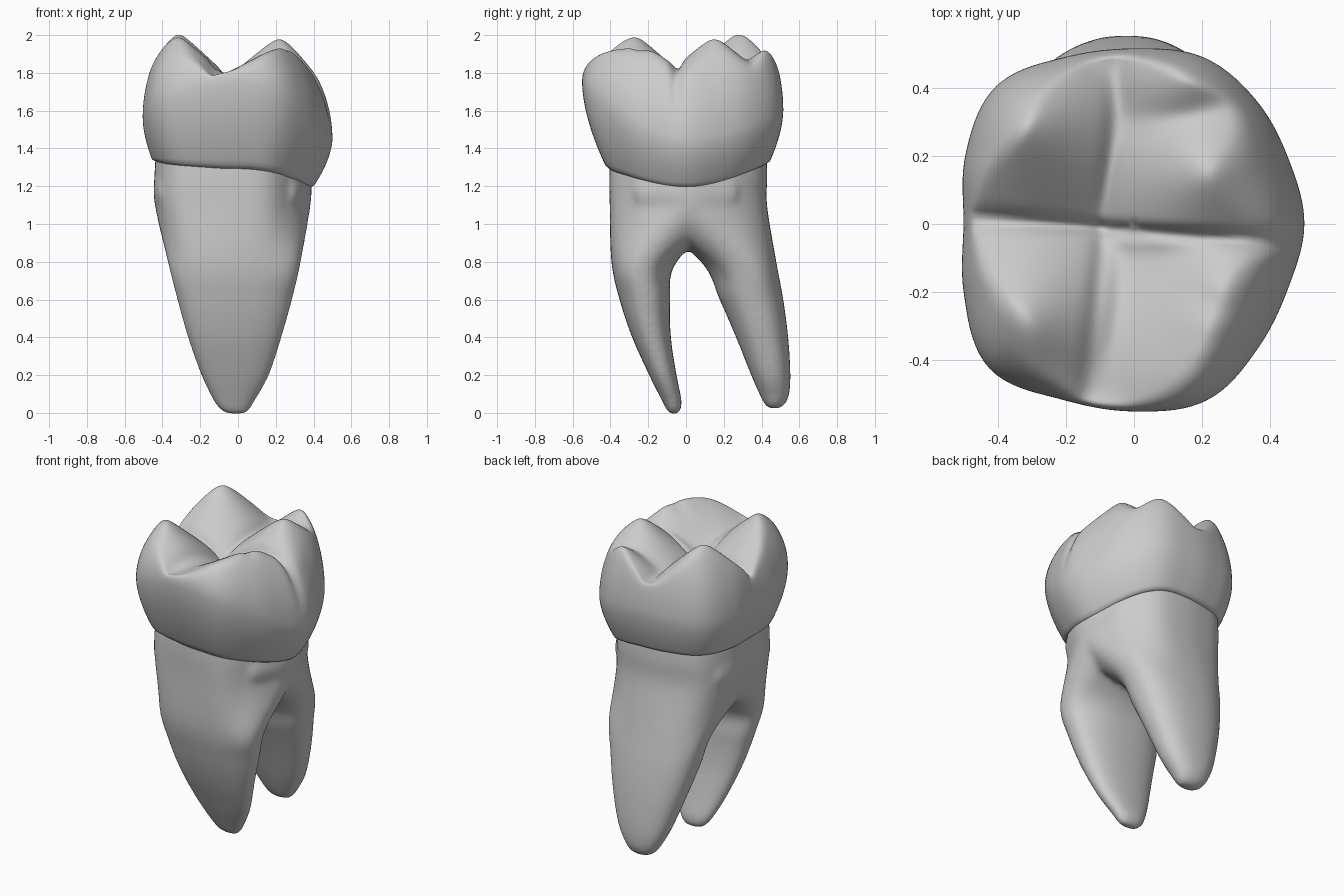
import bpy, bmesh
from math import sin, cos, pi, exp, log, hypot, copysign

if "Cube" in bpy.data.objects:
    bpy.data.objects.remove(bpy.data.objects["Cube"])

N = 144

# crown outline radius every 22.5 degrees, counter-clockwise from +x
RADII = [.50, .492, .51, .53, .515, .53, .572, .535,
         .50, .54, .60, .557, .55, .56, .515, .49]


def catmull(p0, p1, p2, p3, t):
    return p1 + .5 * t * (p2 - p0 + t * (2 * p0 - 5 * p1 + 4 * p2 - p3
                                         + t * (3 * (p1 - p2) + p3 - p0)))


def outline(a):
    u = (a / (2 * pi) * 16) % 16
    return catmull(*(RADII[(int(u) + k) % 16] for k in (-1, 0, 1, 2)), u % 1)


def around(a, right, back, left, front):
    """Blend four side values smoothly around the tooth."""
    c, s = cos(a), sin(a)
    return c * c * (right if c > 0 else left) + s * s * (back if s > 0 else front)


def neck(a):
    return outline(a) * around(a, .78, .845, .89, .745)


def cervix(a):
    return around(a, 1.19, 1.32, 1.33, 1.285)


# cusps and ridge ends: x, y, height, slope
CUSPS = [(-.34, -.29, 2.02, .9), (-.36, -.42, 1.95, .76), (-.33, .29, 2.03, .95),
         (.28, -.21, 1.94, .75), (.24, -.31, 1.95, .75), (.22, -.38, 1.94, .7),
         (.2, -.45, 1.925, .52), (.22, .15, 1.995, .85), (.16, .43, 1.94, .85)]


def chewing_height(x, y):
    hs = [z - k * (hypot(hypot(x - cx, y - cy), .04) - .02) for cx, cy, z, k in CUSPS]
    hs.append(1.64 + .55 * y * y)
    h = log(sum(exp(60 * (v - 1.8)) for v in hs)) / 60 + 1.8
    fissure = .03 * exp(-((y + .02 + .08 * x) / .022) ** 2)
    branch = .015 * exp(-((x + .09 - .1 * y) / .025) ** 2)
    return h - fissure - branch


def smooth_min(a, b, k=.05):
    t = max(k - abs(a - b), 0) / k
    return min(a, b) - t * t * k / 4


def loft(bm, rings):
    """Skin a list of closed rings and cap both ends."""
    vr = [[bm.verts.new(p) for p in r] for r in rings]
    n = len(vr[0])
    for a, b in zip(vr, vr[1:]):
        for i in range(n):
            j = (i + 1) % n
            bm.faces.new((a[i], a[j], b[j], b[i]))
    bm.faces.new(vr[0][::-1])
    bm.faces.new(vr[-1])


def make_object(name, bm):
    bmesh.ops.recalc_face_normals(bm, faces=bm.faces)
    me = bpy.data.meshes.new(name)
    bm.to_mesh(me)
    bm.free()
    me.shade_smooth()
    ob = bpy.data.objects.new(name, me)
    bpy.context.collection.objects.link(ob)
    return ob


# crown: neck to widest bulge, then a dome trimmed by the cusps
angles = [2 * pi * i / N for i in range(N)]
rings = [[(neck(a) * .7 * cos(a), neck(a) * .7 * sin(a), cervix(a) + .02) for a in angles]]
for k in range(18):
    t = 1 - k / 18
    ring = []
    for a in angles:
        r = outline(a) + (neck(a) + .004 - outline(a)) * t ** 1.7
        zb = around(a, 1.45, 1.6, 1.55, 1.75)
        ring.append((r * cos(a), r * sin(a), zb + (cervix(a) - zb) * t))
    rings.append(ring)
for k in range(64):
    phi = pi / 2 * (1 - k / 64)
    ring = []
    for a in angles:
        r = outline(a) * sin(phi)
        x, y = r * cos(a), r * sin(a)
        dome = around(a, 1.45, 1.6, 1.55, 1.75) + around(a, .6, .7, .66, .35) * cos(phi)
        if x > 0:  # groove running down the right side
            dome -= .07 * cos(phi) ** .5 * exp(-((y + .05) / .03) ** 2)
        ring.append((x, y, smooth_min(dome, chewing_height(x, y))))
    rings.append(ring)
bm = bmesh.new()
loft(bm, rings)
crown = make_object("crown", bm)
sm = crown.modifiers.new("soften", 'SMOOTH')
sm.factor, sm.iterations = .5, 2


# roots: oval sections given as z, x min, x max, y min, y max
def oval(z, x0, x1, y0, y1, n=2.35):
    pts = []
    for i in range(96):
        c, s = cos(2 * pi * i / 96), sin(2 * pi * i / 96)
        pts.append(((x0 + x1) / 2 + (x1 - x0) / 2 * copysign(abs(c) ** (2 / n), c),
                    (y0 + y1) / 2 + (y1 - y0) / 2 * copysign(abs(s) ** (2 / n), s), z))
    return pts


def neck_ring(z, k, low, high):
    """Neck outline, cut off in y so each root carries its share of the trunk."""
    return [(k * neck(a) * cos(a), min(max(k * neck(a) * sin(a), low), high), z)
            for a in (2 * pi * i / 96 for i in range(96))]


def refine(rings, steps=8):
    """Add smoothly interpolated rings between the given ones."""
    out, last = [], len(rings) - 1
    for i in range(last):
        four = [rings[min(max(i + k, 0), last)] for k in (-1, 0, 1, 2)]
        for s in range(steps):
            out.append([tuple(catmull(*c, s / steps) for c in zip(*ps))
                        for ps in zip(*four)])
    return out + [rings[-1]]


FRONT = [(-.008, -.05, .04, -.085, -.045), (.01, -.09, .06, -.10, -.03),
         (.06, -.13, .09, -.125, -.022), (.2, -.197, .167, -.195, -.05),
         (.4, -.267, .232, -.285, -.08), (.6, -.322, .287, -.352, -.083),
         (.8, -.372, .333, -.395, -.05)]
BACK = [(.022, -.06, .04, .44, .49), (.04, -.1, .06, .42, .52),
        (.09, -.14, .09, .393, .545), (.2, -.195, .15, .345, .553),
        (.4, -.262, .212, .265, .541), (.6, -.318, .262, .178, .515),
        (.8, -.362, .31, .08, .478)]

bm = bmesh.new()
for table, low, high in ((FRONT, -1, .25), (BACK, -.25, 1)):
    top = [neck_ring(z, k, low, high) for z, k in ((1.1, .985), (1.26, .99), (1.4, .97))]
    loft(bm, refine([oval(*row) for row in table] + top))
roots = make_object("roots", bm)
rm = roots.modifiers.new("merge", 'REMESH')
rm.mode, rm.voxel_size, rm.use_smooth_shade = 'VOXEL', .014, True
sm = roots.modifiers.new("soften", 'SMOOTH')
sm.factor, sm.iterations = .5, 25
